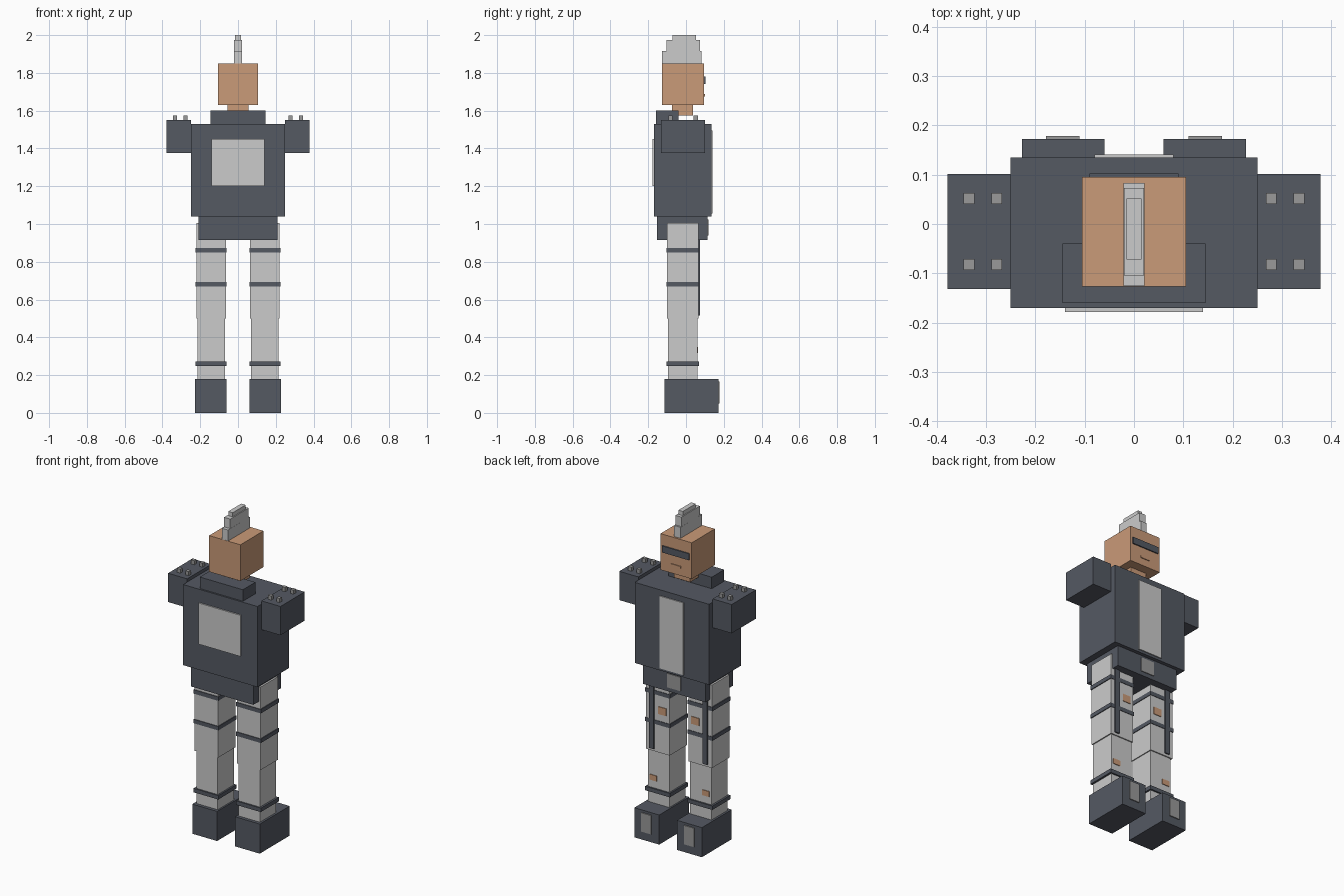
import bpy
import bmesh

if "Cube" in bpy.data.objects:
    bpy.data.objects.remove(bpy.data.objects["Cube"])


def material(name, rgb):
    m = bpy.data.materials.new(name)
    m.diffuse_color = (*rgb, 1.0)
    m.use_nodes = True
    m.node_tree.nodes["Principled BSDF"].inputs["Base Color"].default_value = m.diffuse_color
    return m


DARK = material("slate armour", (0.089, 0.100, 0.124))
LIGHT = material("light grey", (0.60, 0.60, 0.60))
MID = material("mid grey", (0.32, 0.32, 0.32))
SKIN = material("skin", (0.59, 0.325, 0.188))


def box(name, mat, x, y, z, mirror=False):
    """Box from (min, max) ranges; mirror adds a copy across x = 0."""
    bm = bmesh.new()
    bmesh.ops.create_cube(bm, size=1.0)
    for v in bm.verts:
        v.co = [r[0] + (c + 0.5) * (r[1] - r[0]) for c, r in zip(v.co, (x, y, z))]
    me = bpy.data.meshes.new(name)
    bm.to_mesh(me)
    bm.free()
    me.materials.append(mat)
    ob = bpy.data.objects.new(name, me)
    bpy.context.collection.objects.link(ob)
    if mirror:
        mod = ob.modifiers.new("mirror", 'MIRROR')
        mod.use_axis = (True, False, False)
        mod.use_clip = False
        mod.use_mirror_merge = False
    return ob


def centred(name, mat, half, y, z):
    return box(name, mat, (-half, half), y, z)


# Boots with toe plates
box("boot", DARK, (0.06, 0.227), (-0.115, 0.172), (0, 0.18), True)
box("toe_plate", MID, (0.11, 0.178), (0.171, 0.178), (0.05, 0.165), True)

# Legs with bands
box("lower_leg", LIGHT, (0.07, 0.214), (-0.095, 0.06), (0.17, 0.50), True)
box("upper_leg", LIGHT, (0.064, 0.221), (-0.10, 0.067), (0.50, 1.005), True)
for i, z in enumerate((0.26, 0.68, 0.86)):
    box(f"leg_band_{i}", DARK, (0.06, 0.226), (-0.104, 0.070), (z - 0.012, z + 0.012), True)

# Hanging straps and skin patches on the legs
box("hanging_strap", DARK, (0.165, 0.195), (0.066, 0.075), (0.515, 0.92), True)
box("thigh_patch", SKIN, (0.085, 0.137), (0.066, 0.071), (0.735, 0.78), True)
box("shin_patch", SKIN, (0.152, 0.20), (0.059, 0.064), (0.317, 0.35), True)

# Hips and buckle
centred("hips", DARK, 0.21, (-0.153, 0.113), (0.915, 1.04))
centred("buckle", MID, 0.045, (0.112, 0.118), (0.94, 1.025))

# Torso with plates
centred("torso", DARK, 0.25, (-0.17, 0.135), (1.04, 1.53))
centred("rear_panel", LIGHT, 0.14, (-0.178, -0.169), (1.20, 1.45))
centred("chest_stripe", LIGHT, 0.08, (0.134, 0.141), (1.055, 1.495))
centred("collar", DARK, 0.145, (-0.16, -0.04), (1.53, 1.60))

# Shoulders with studs
box("shoulder", DARK, (0.25, 0.378), (-0.132, 0.101), (1.375, 1.55), True)
for i, x in enumerate((0.278, 0.334)):
    for j, y in enumerate((-0.082, 0.052)):
        box(f"stud_{i}{j}", MID, (x - 0.011, x + 0.011), (y - 0.011, y + 0.011),
            (1.545, 1.574), True)

# Neck, head and face
centred("neck", SKIN, 0.055, (-0.075, 0.038), (1.575, 1.63))
centred("head", SKIN, 0.105, (-0.127, 0.095), (1.63, 1.85))
centred("visor", DARK, 0.09, (0.094, 0.102), (1.742, 1.782))
centred("mouth", SKIN, 0.032, (0.094, 0.100), (1.674, 1.688))

# Stepped crest
centred("crest_base", LIGHT, 0.021, (-0.126, 0.083), (1.85, 1.917))
centred("crest_middle", LIGHT, 0.0205, (-0.104, 0.073), (1.917, 1.975))
centred("crest_top", LIGHT, 0.015, (-0.072, 0.052), (1.975, 2.0))
